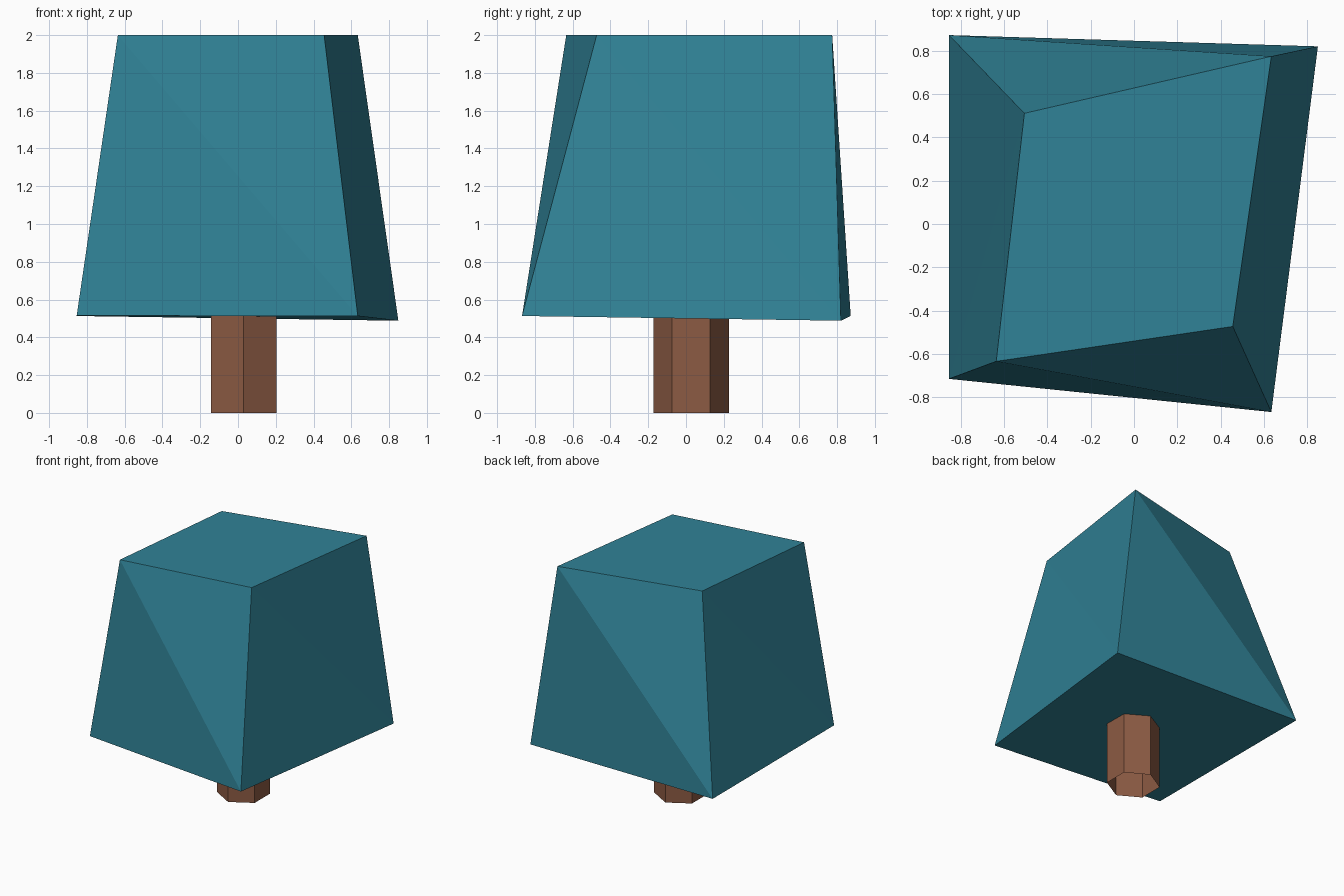
import bpy, bmesh, math

if "Cube" in bpy.data.objects:
    bpy.data.objects.remove(bpy.data.objects["Cube"])


def material(name, rgb):
    m = bpy.data.materials.new(name)
    m.diffuse_color = (*rgb, 1)
    m.use_nodes = True
    m.node_tree.nodes["Principled BSDF"].inputs["Base Color"].default_value = m.diffuse_color
    return m


def finish(bm, name, mat):
    mesh = bpy.data.meshes.new(name)
    bm.to_mesh(mesh)
    bm.free()
    mesh.materials.append(mat)
    obj = bpy.data.objects.new(name, mesh)
    bpy.context.collection.objects.link(obj)


teal = material("teal foliage", (0.030, 0.225, 0.308))
brown = material("brown bark", (0.262, 0.104, 0.057))

# Trunk: open six-sided tube
bm = bmesh.new()
rings = []
for z in (0, 0.515):
    rings.append([bm.verts.new((0.03 + 0.2 * math.sin(i * math.pi / 3),
                                0.027 - 0.2 * math.cos(i * math.pi / 3), z))
                  for i in range(6)])
low, high = rings
for i in range(6):
    j = (i + 1) % 6
    bm.faces.new((low[i], low[j], high[j], high[i]))
finish(bm, "trunk", brown)

# Foliage: skewed tapered block, corners from front left, counter-clockwise
bm = bmesh.new()
base = [bm.verts.new(p) for p in ((-0.854, -0.715, 0.515), (0.634, -0.868, 0.513),
                                  (0.849, 0.82, 0.488), (-0.854, 0.872, 0.513))]
top = [bm.verts.new((x, y, 2)) for x, y in ((-0.636, -0.634), (0.456, -0.473),
                                            (0.634, 0.774), (-0.506, 0.511))]
bm.faces.new(top)
bm.faces.new(base[::-1])
for i in range(4):
    j = (i + 1) % 4
    # Each twisted side folds from its upper left to its lower right corner
    bm.faces.new((base[i], base[j], top[i]))
    bm.faces.new((base[j], top[j], top[i]))
finish(bm, "foliage", teal)
